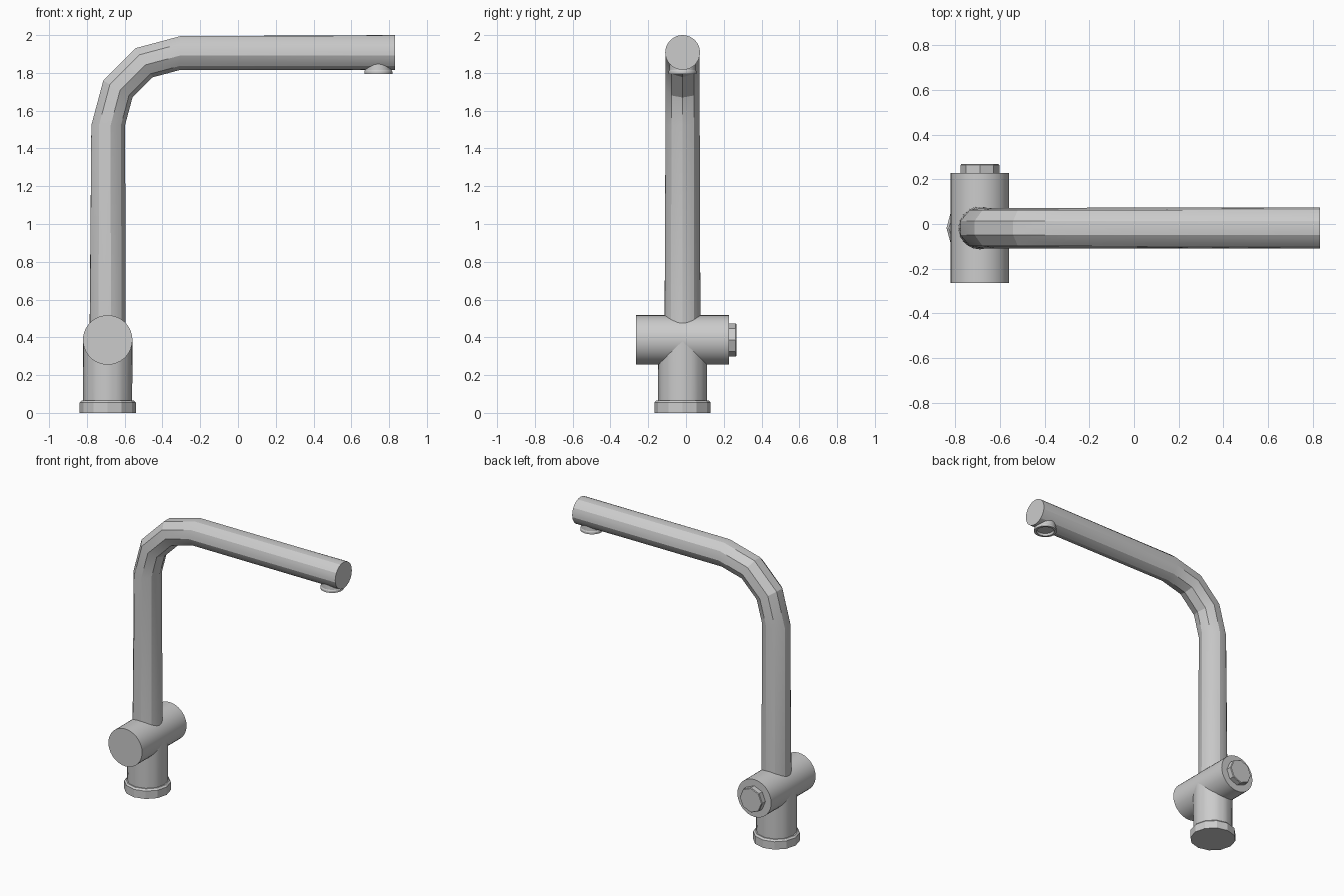
import bpy, bmesh
from math import cos, sin, pi, radians
from mathutils import Vector

default = bpy.data.objects.get("Cube")
if default:
    bpy.data.objects.remove(default, do_unlink=True)

X, Y, Z = Vector((1, 0, 0)), Vector((0, 1, 0)), Vector((0, 0, 1))
CX, CY = -0.69, -0.018   # vertical axis of the tap
N = 36                   # points in each lofted ring


def ring_points(centre, u, v, radius, sides, count):
    """Points spread evenly along a regular polygon whose first corner lies along u."""
    step = 2 * pi / sides
    corner = lambda i: centre + radius * (cos(i * step) * u + sin(i * step) * v)
    per = count // sides
    return [corner(k // per).lerp(corner(k // per + 1), (k % per) / per)
            for k in range(count)]


def loft(name, rings, count=N):
    """Skin a list of (centre, u, v, radius, sides) rings and cap both ends."""
    bm = bmesh.new()
    loops = [[bm.verts.new(p) for p in ring_points(*r, count)] for r in rings]
    for a, b in zip(loops, loops[1:]):
        for i in range(count):
            j = (i + 1) % count
            bm.faces.new((a[i], a[j], b[j], b[i]))
    bm.faces.new(loops[0])
    bm.faces.new(loops[-1])
    bmesh.ops.recalc_face_normals(bm, faces=bm.faces)
    mesh = bpy.data.meshes.new(name)
    bm.to_mesh(mesh)
    bm.free()
    obj = bpy.data.objects.new(name, mesh)
    bpy.context.collection.objects.link(obj)
    bpy.ops.object.select_all(action='DESELECT')
    obj.select_set(True)
    bpy.context.view_layer.objects.active = obj
    bpy.ops.object.shade_smooth_by_angle(angle=radians(20))
    return obj


def upright(name, x, profile, count=N):
    """Loft a vertical part from (radius, z, sides) steps."""
    return loft(name, [(Vector((x, CY, z)), -X, Y, r, s) for r, z, s in profile], count)


# Base collar with a chamfered top edge
upright("base_collar", CX, [(0.149, 0, 12), (0.149, 0.055, 12), (0.138, 0.066, 12)], 12)

# Column, faceted at the foot and round where it meets the body
upright("column", CX, [(0.13, 0.06, 12), (0.1305, 0.385, 36)])

# Horizontal valve body and the octagonal cap behind it
BODY_Z = 0.386
loft("valve_body", [(Vector((CX, y, BODY_Z)), X, Z, 0.131, 36) for y in (-0.265, 0.228)])
loft("valve_cap", [(Vector((CX, y, BODY_Z)), X, Z, r, 8)
                   for r, y in ((0.087, 0.22), (0.087, 0.263), (0.083, 0.268))], 8)

# Spout: round ends, nine-sided through the bend
R, BEND = 0.092, 0.385
pivot = Vector((CX + BEND, CY, 1.523))
spout = [(Vector((CX, CY, BODY_Z)), X, Y, 0.096, 36)]
for deg in (180, 150, 120, 90):
    out = cos(radians(deg)) * X + sin(radians(deg)) * Z
    spout.append((pivot + BEND * out, -out, Y, R, 9))
spout.append((Vector((0.832, CY, pivot.z + BEND)), -Z, Y, R, 36))
loft("spout", spout)

# Outlet nozzle with a recessed mouth
upright("outlet_nozzle", 0.743, [(0.066, 1.87, 36), (0.07, 1.815, 36), (0.074, 1.808, 36),
                                 (0.074, 1.795, 36), (0.058, 1.795, 36), (0.054, 1.811, 36)])
